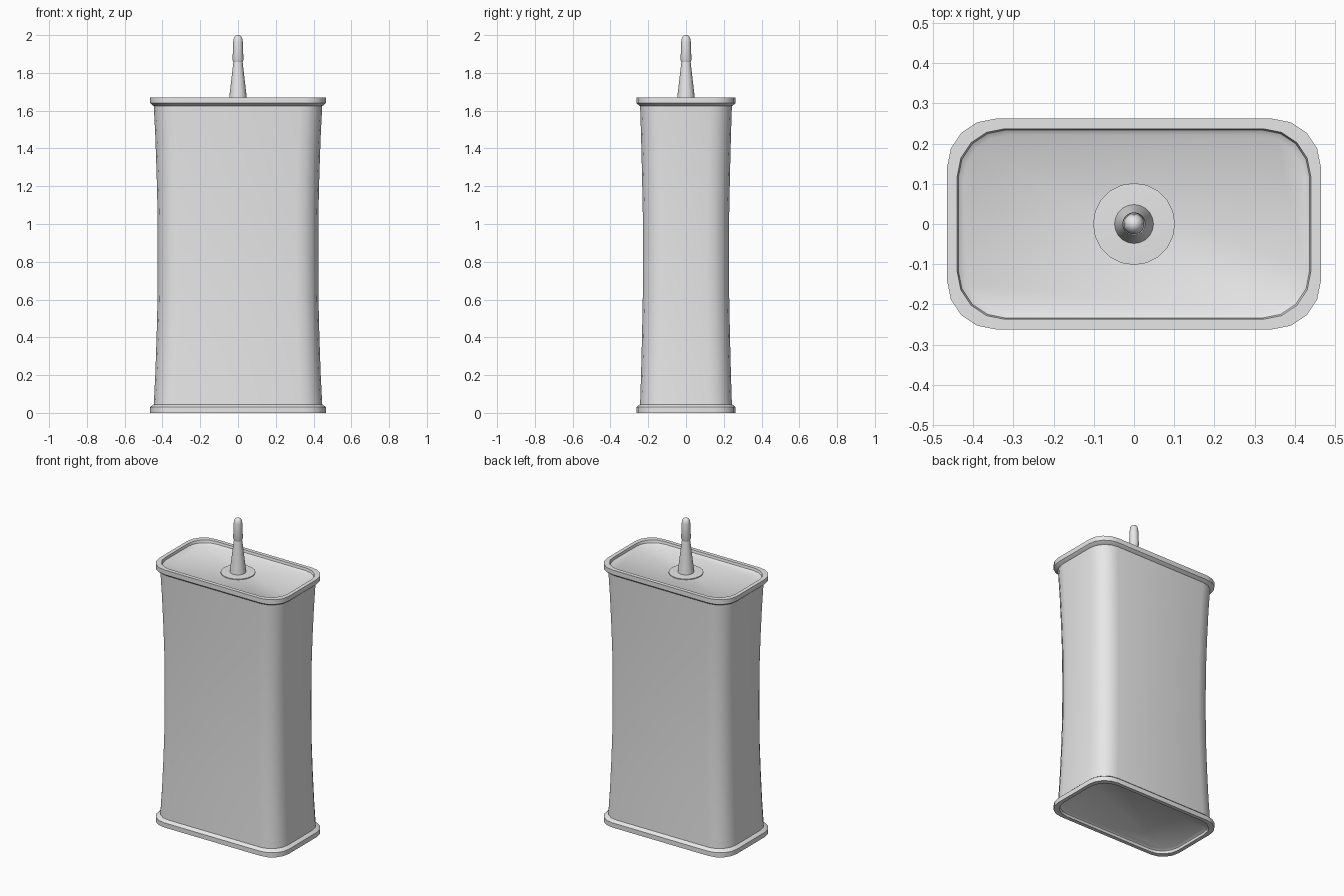
import bpy, bmesh, math

if "Cube" in bpy.data.objects:
    bpy.data.objects.remove(bpy.data.objects["Cube"], do_unlink=True)

HEIGHT = 1.67

metal = bpy.data.materials.new("plain grey metal")
metal.use_nodes = True
grey = (0.8, 0.8, 0.8, 1)
metal.diffuse_color = grey
metal.node_tree.nodes["Principled BSDF"].inputs["Base Color"].default_value = grey


def outline(hx, hy, radius, steps):
    """Rounded rectangle, counter-clockwise from the +x side."""
    points = []
    for quarter, (sx, sy) in enumerate([(1, 1), (-1, 1), (-1, -1), (1, -1)]):
        for i in range(steps + 1):
            a = (quarter + i / steps) * math.pi / 2
            points.append((sx * (hx - radius) + radius * math.cos(a),
                           sy * (hy - radius) + radius * math.sin(a)))
    return points


def loft(name, sections, steps):
    """Closed skin through sections of (half x, half y, corner radius, z)."""
    bm = bmesh.new()
    rings = [[bm.verts.new((x, y, z)) for x, y in outline(hx, hy, r, steps)]
             for hx, hy, r, z in sections]
    for low, high in zip(rings, rings[1:]):
        for i in range(len(low)):
            j = (i + 1) % len(low)
            bm.faces.new((low[i], low[j], high[j], high[i]))
    bm.faces.new(rings[0][::-1])
    bm.faces.new(rings[-1])
    bmesh.ops.remove_doubles(bm, verts=bm.verts, dist=0.0001)
    bmesh.ops.recalc_face_normals(bm, faces=bm.faces)
    mesh = bpy.data.meshes.new(name)
    bm.to_mesh(mesh)
    bm.free()
    mesh.materials.append(metal)
    obj = bpy.data.objects.new(name, mesh)
    bpy.context.collection.objects.link(obj)
    return obj


def lathe(name, profile):
    return loft(name, [(r, r, r, z) for r, z in profile], 5)


# Can: waisted walls, rolled rims and recessed end panels, same at both ends
half = [(0.425, 0.228, 0.118, 0.80), (0.426, 0.229, 0.118, 0.60),
        (0.431, 0.233, 0.118, 0.40), (0.438, 0.238, 0.118, 0.20),
        (0.446, 0.243, 0.118, 0.045), (0.452, 0.249, 0.118, 0.042),
        (0.465, 0.262, 0.12, 0.03), (0.465, 0.262, 0.12, 0.0),
        (0.44, 0.237, 0.118, 0.0), (0.437, 0.234, 0.118, 0.016),
        (0.425, 0.222, 0.114, 0.025)]
upper = [(hx, hy, r, HEIGHT - z) for hx, hy, r, z in half]
can = loft("can_body", half[::-1] + upper, 4)

# Spout collar on the top panel
collar = lathe("spout_collar", [(0.102, 1.643), (0.102, 1.65), (0.05, 1.652)])

# Tapered spout and its rounded cap
spout = lathe("spout", [(0.049, 1.648), (0.037, 1.75), (0.024, 1.862)])
cap = lathe("spout_cap", [(0.024, 1.856), (0.029, 1.868), (0.025, 1.97),
                          (0.022, 1.985), (0.015, 1.995), (0.006, 2.0)])

# Smooth shading with crisp rims
bpy.ops.object.select_all(action='DESELECT')
for obj in (can, collar, spout, cap):
    obj.select_set(True)
bpy.context.view_layer.objects.active = can
bpy.ops.object.shade_smooth_by_angle(angle=math.radians(35))
